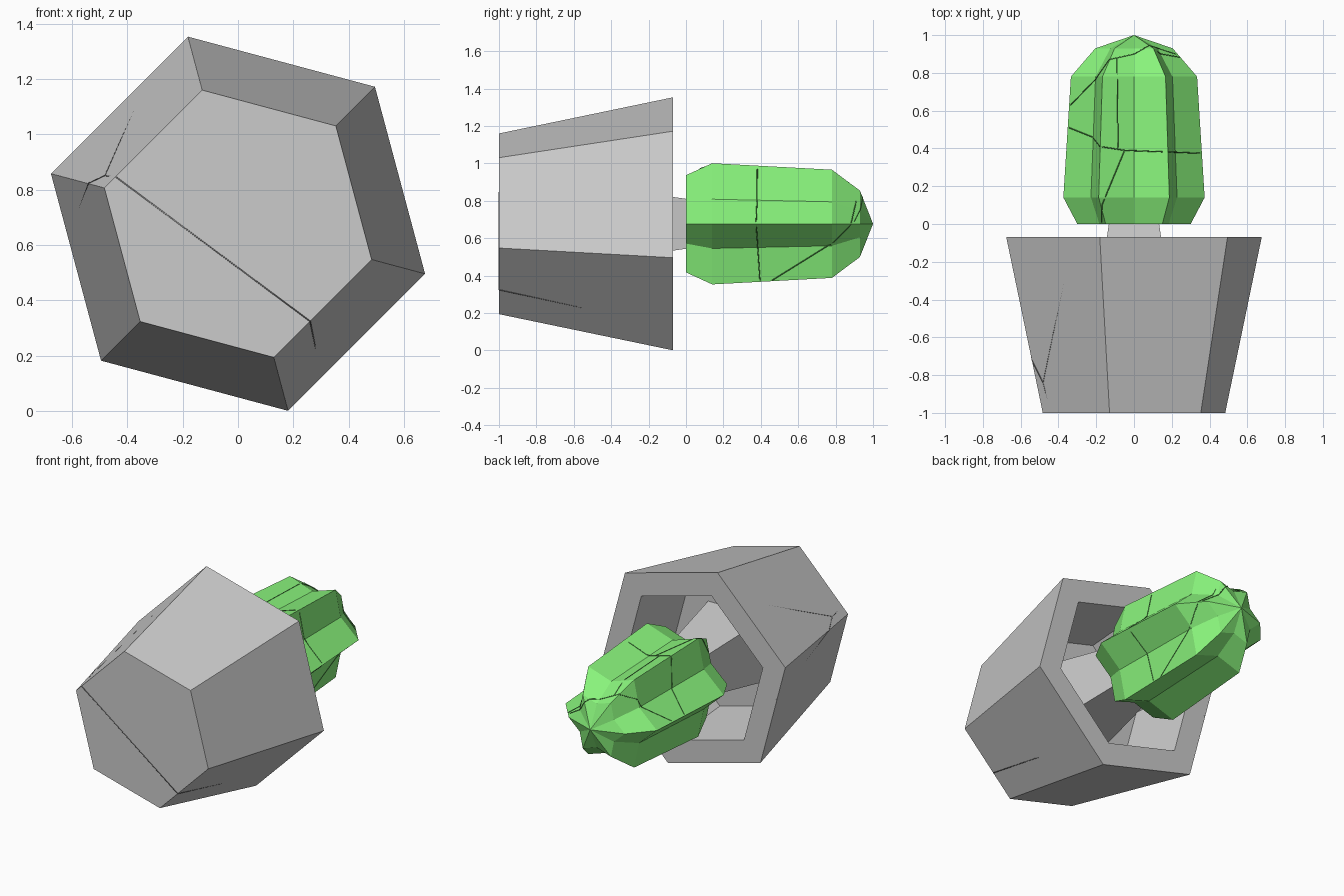
import bpy, bmesh, math
from mathutils import Vector

if "Cube" in bpy.data.objects:
    bpy.data.objects.remove(bpy.data.objects["Cube"])

CZ = 0.677  # height of the lying plant's axis


def material(name, rgb):
    m = bpy.data.materials.new(name)
    m.diffuse_color = (*rgb, 1)
    m.use_nodes = True
    m.node_tree.nodes["Principled BSDF"].inputs["Base Color"].default_value = m.diffuse_color
    return m


def loft(name, rings, sides, start_deg, mat=None, tip=None, groove=1.0):
    """Skin rings (y, radius) along the y axis; groove < 1 pulls in every other vertex."""
    bm = bmesh.new()
    loops = []
    for y, r in rings:
        loop = []
        for i in range(sides):
            a = math.radians(start_deg + 360 * i / sides)
            k = r * (groove if i % 2 else 1)
            loop.append(bm.verts.new((k * math.cos(a), y, CZ + k * math.sin(a))))
        loops.append(loop)
    for a, b in zip(loops, loops[1:]):
        for i in range(sides):
            j = (i + 1) % sides
            bm.faces.new((a[i], a[j], b[j], b[i]))
    bm.faces.new(loops[0])
    if tip is None:
        bm.faces.new(loops[-1])
    else:
        t = bm.verts.new((0, tip, CZ))
        for i in range(sides):
            bm.faces.new((loops[-1][i], loops[-1][(i + 1) % sides], t))
    bmesh.ops.recalc_face_normals(bm, faces=bm.faces)
    me = bpy.data.meshes.new(name)
    bm.to_mesh(me)
    bm.free()
    ob = bpy.data.objects.new(name, me)
    bpy.context.collection.objects.link(ob)
    if mat:
        me.materials.append(mat)
    return ob


def hairline(name, paths, mat):
    """Very thin dark line through 3D points."""
    cu = bpy.data.curves.new(name, 'CURVE')
    cu.dimensions = '3D'
    cu.bevel_depth = 0.003
    cu.bevel_resolution = 0
    for pts in paths:
        sp = cu.splines.new('POLY')
        sp.points.add(len(pts) - 1)
        for p, q in zip(sp.points, pts):
            p.co = (*q, 1)
    cu.materials.append(mat)
    bpy.context.collection.objects.link(bpy.data.objects.new(name, cu))


def project(ob, pts, view):
    """Drop a 2D path onto a surface, from the top (x, y) or from the right (y, z)."""
    out = []
    for (a, b), (c, d) in zip(pts, pts[1:]):
        for i in range(13):
            u, v = a + (c - a) * i / 12, b + (d - b) * i / 12
            if view == 'top':
                o, n = Vector((u, v, 3)), Vector((0, 0, -1))
            else:
                o, n = Vector((3, u, v)), Vector((-1, 0, 0))
            hit, loc, _, _ = ob.ray_cast(o, n)
            if hit:
                out.append(loc.copy())
    return out


green = material("green", (0.25, 0.9, 0.2))
dark_green = material("dark_green", (0.06, 0.25, 0.05))
dark_grey = material("dark_grey", (0.2, 0.2, 0.2))

# Hexagonal pot lying on its side: outer wall, rim, inner wall, soil floor
pot = loft("pot", [(-1, 0.50), (-0.07, 0.70), (-0.07, 0.53), (-0.53, 0.478)], 6, -75)

# Square tapered stem from the soil to the cactus
stem = loft("stem", [(-0.535, 0.21 * math.sqrt(2)), (0.01, 0.132 * math.sqrt(2))], 4, 45)

# Six-ribbed cactus body
cactus = loft("cactus_body", [(0, 0.30), (0.14, 0.374), (0.78, 0.334), (0.93, 0.205)],
              12, 0, green, tip=1.0, groove=0.704)

# Cracks in the pot
hairline("pot_cracks", [
    [(0.30, -0.07, 0.125), (0.26, -1, 0.325), (-0.44, -1, 0.845),
     (-0.48, -0.84, 0.85), (-0.32, -0.07, 1.21)],
    [(-0.48, -0.84, 0.85), (-0.54, -0.72, 0.822), (-0.61, -0.07, 0.63)],
], dark_grey)

# Cracks in the cactus
bpy.context.view_layer.update()
top_paths = [
    [(-0.17, 0.01), (-0.17, 0.1), (-0.05, 0.39), (0.35, 0.375)],
    [(-0.05, 0.39), (-0.18, 0.41), (-0.22, 0.46), (-0.345, 0.51)],
    [(-0.085, 0.40), (-0.09, 0.88), (0, 0.90), (0.08, 0.945), (0.22, 0.90)],
    [(-0.09, 0.88), (-0.13, 0.87), (-0.2, 0.77), (-0.335, 0.63)],
]
side_paths = [
    [(0.375, 0.68), (0.395, 0.375)],
    [(0.46, 0.375), (0.79, 0.58), (0.88, 0.67), (0.91, 0.80)],
]
hairline("cactus_cracks",
         [project(cactus, p, 'top') for p in top_paths]
         + [project(cactus, p, 'right') for p in side_paths], dark_green)
